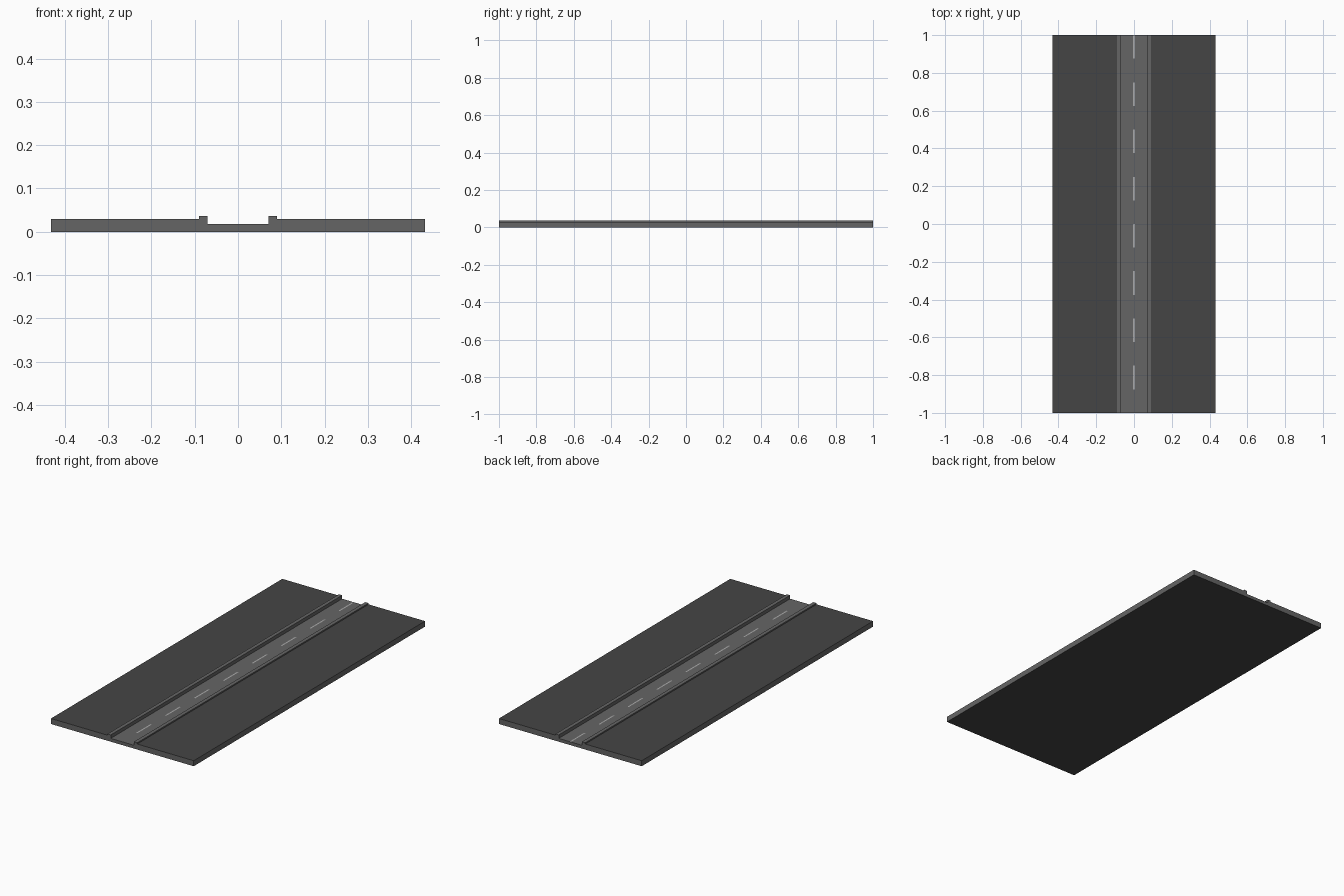
import bpy, bmesh

if "Cube" in bpy.data.objects:
    bpy.data.objects.remove(bpy.data.objects["Cube"])

def material(name, v):
    m = bpy.data.materials.new(name)
    m.diffuse_color = (v, v, v, 1)
    m.use_nodes = True
    m.node_tree.nodes["Principled BSDF"].inputs["Base Color"].default_value = m.diffuse_color
    return m

asphalt = material("asphalt_grey", 0.13)
verge_dark = material("verge_dark", 0.06)
paint = material("paint_grey", 0.4)

# Road bed, curbs and verges as one extruded cross-section
half = [(0.432, 0), (0.432, 0.03), (0.09, 0.03), (0.09, 0.037), (0.07, 0.037), (0.07, 0.018)]
profile = half + [(-x, z) for x, z in reversed(half)]

bm = bmesh.new()
section = bm.faces.new([bm.verts.new((x, -1, z)) for x, z in profile])
ext = bmesh.ops.extrude_face_region(bm, geom=[section], use_keep_orig=True)
verts = [g for g in ext["geom"] if isinstance(g, bmesh.types.BMVert)]
bmesh.ops.translate(bm, verts=verts, vec=(0, 2, 0))
bmesh.ops.recalc_face_normals(bm, faces=bm.faces)

# Flat verge tops and underside take the dark colour
for f in bm.faces:
    c = f.calc_center_median()
    if abs(f.normal.z) > 0.9 and (abs(c.x) > 0.1 or c.z < 0.001):
        f.material_index = 1
mesh = bpy.data.meshes.new("road_bed")
bm.to_mesh(mesh)
bm.free()
mesh.materials.append(asphalt)
mesh.materials.append(verge_dark)
bpy.context.collection.objects.link(bpy.data.objects.new("road_bed", mesh))

# Dashed centre line
for i in range(8):
    bpy.ops.mesh.primitive_plane_add(size=1, location=(0, 0.9375 - 0.25 * i, 0.0185))
    dash = bpy.context.object
    dash.name = f"lane_dash_{i + 1}"
    dash.scale = (0.008, 0.125, 1)
    dash.data.materials.append(paint)
